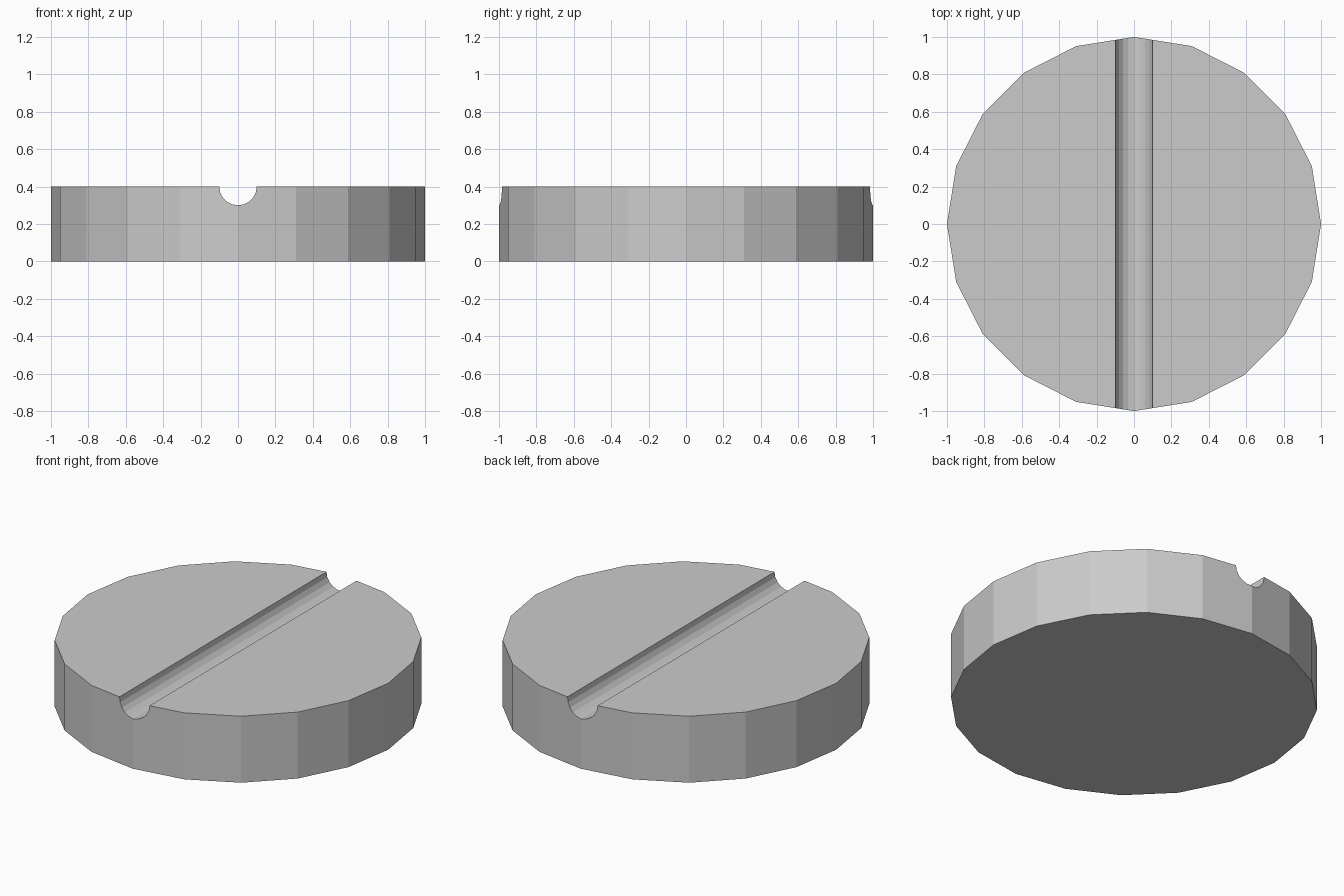
import bpy
import math

if "Cube" in bpy.data.objects:
    bpy.data.objects.remove(bpy.data.objects["Cube"])

SIDES = 20

# Low-poly disc body
bpy.ops.mesh.primitive_cylinder_add(vertices=SIDES, radius=1.0, depth=0.4, location=(0, 0, 0.2))
disc = bpy.context.object
disc.name = "slotted_disc"

# Round bar that cuts the half-round groove across the top, front to back
bpy.ops.mesh.primitive_cylinder_add(vertices=SIDES, radius=0.1, depth=2.4,
                                    location=(0, 0, 0.4), rotation=(math.pi / 2, 0, 0))
cutter = bpy.context.object
cutter.name = "groove_cutter"
cutter.hide_render = True
cutter.display_type = 'WIRE'

# Groove cut
cut = disc.modifiers.new("groove", 'BOOLEAN')
cut.operation = 'DIFFERENCE'
cut.solver = 'EXACT'
cut.object = cutter

# Apply the cut and drop the helper
bpy.context.view_layer.objects.active = disc
bpy.ops.object.modifier_apply(modifier=cut.name)
bpy.data.objects.remove(cutter, do_unlink=True)
